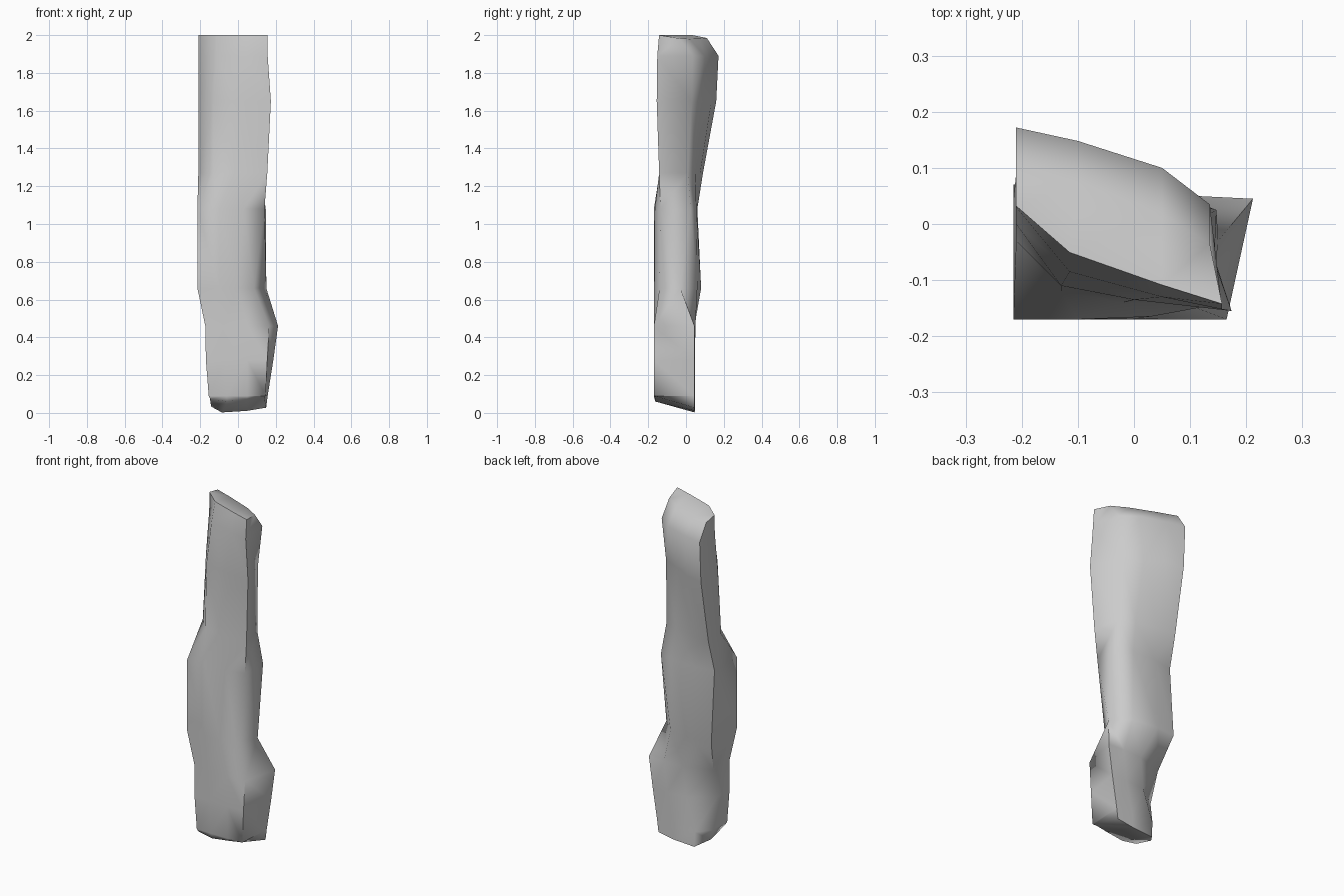
import bpy, bmesh

if "Cube" in bpy.data.objects:
    bpy.data.objects.remove(bpy.data.objects["Cube"])

# Cross-sections: height, then 8 outline points from front-left, anticlockwise
SECTIONS = [
    (0.09, [(-.155, -.165), (-.06, -.17), (.05, -.17), (.146, -.168), (.157, .045), (.05, .047), (-.09, .045), (-.15, -.03)]),
    (0.28, [(-.17, -.165), (-.07, -.17), (.05, -.17), (.155, -.17), (.187, .045), (.09, .047), (-.03, .04), (-.165, -.06)]),
    (0.46, [(-.173, -.16), (-.08, -.17), (.05, -.17), (.165, -.17), (.212, .045), (.11, .05), (-.01, .045), (-.173, -.01)]),
    (0.66, [(-.215, -.17), (-.10, -.17), (.0, -.168), (.085, -.14), (.15, -.03), (.06, .06), (-.10, .08), (-.215, .07)]),
    (1.08, [(-.215, -.17), (-.10, -.17), (.03, -.165), (.14, -.135), (.147, .025), (.05, .055), (-.10, .06), (-.215, .04)]),
    (1.27, [(-.21, -.03), (-.13, -.12), (-.02, -.14), (.155, -.142), (.12, .01), (.03, .05), (-.10, .075), (-.21, .09)]),
    (1.65, [(-.21, .0), (-.13, -.11), (.0, -.135), (.174, -.155), (.11, .03), (.0, .08), (-.10, .135), (-.21, .16)]),
    (1.89, [(-.21, .03), (-.115, -.085), (.05, -.13), (.157, -.152), (.135, .035), (.05, .10), (-.10, .148), (-.21, .172)]),
]


def bottom_ring(points):
    """Slightly narrowed foot that slopes down towards the back middle."""
    ring = []
    for x, y in points:
        y = y if y > 0 else y * 0.96
        z = 0.055 - 0.3 * (y + 0.15) + 0.15 * abs(x + 0.05)
        ring.append((x * 0.95, y, max(0.0, z)))
    return ring


def top_ring(points):
    """Narrow diagonal crown, drawn in towards a ridge and falling to the back."""
    ring = []
    for x, y in points:
        ridge = -0.06 - 0.45 * x
        y = ridge + 0.55 * (y - ridge)
        ring.append((x, y, 2.0 - 0.2 * max(0.0, y - ridge)))
    return ring


rings = [bottom_ring(SECTIONS[0][1])]
rings += [[(x, y, z) for x, y in pts] for z, pts in SECTIONS]
rings.append(top_ring(SECTIONS[-1][1]))

# Loft the stone pillar through the rings
bm = bmesh.new()
loops = [[bm.verts.new(p) for p in ring] for ring in rings]
for low, high in zip(loops, loops[1:]):
    for i in range(8):
        j = (i + 1) % 8
        bm.faces.new((low[i], low[j], high[j], high[i]))
bm.faces.new(loops[0][::-1])
bm.faces.new(loops[-1])
bmesh.ops.triangulate(bm, faces=bm.faces[:], quad_method='SHORT_EDGE')
bmesh.ops.recalc_face_normals(bm, faces=bm.faces[:])

mesh = bpy.data.meshes.new("stone_pillar")
bm.to_mesh(mesh)
bm.free()
pillar = bpy.data.objects.new("stone_pillar", mesh)
bpy.context.collection.objects.link(pillar)

# Soft worn surface with only the hard breaks kept sharp
bpy.context.view_layer.objects.active = pillar
pillar.select_set(True)
bpy.ops.object.shade_smooth_by_angle(angle=1.3)
